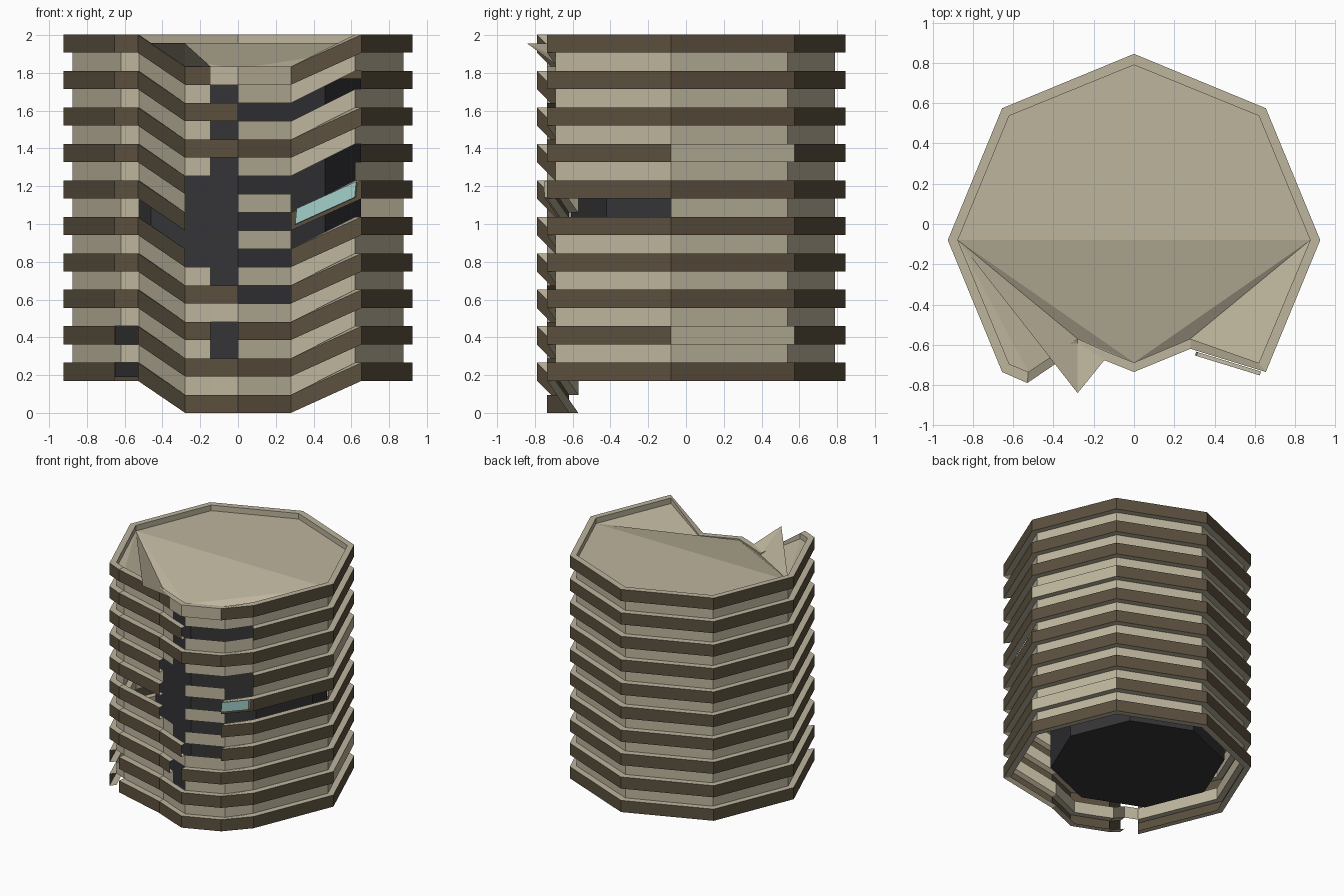
import bpy, bmesh
from math import cos, sin, pi
from mathutils import Vector

if "Cube" in bpy.data.objects:
    bpy.data.objects.remove(bpy.data.objects["Cube"])

# plan outlines: x, y, base height (front dips to the ground)
RISE, PITCH, BH, LEVELS = 0.17, 0.193, 0.096, 10
OUTER = [(.925, -.08, RISE), (.655, .575, RISE), (0, .845, RISE), (-.655, .575, RISE),
         (-.925, -.08, RISE), (-.655, -.735, RISE), (-.53, -.79, RISE), (-.28, -.62, 0),
         (-.145, -.677, 0), (0, -.735, 0), (.28, -.62, 0), (.655, -.735, RISE)]
INNER = [(.875, -.08), (.62, .537), (0, .79), (-.62, .537), (-.875, -.08), (-.62, -.695),
         (-.525, -.735), (-.28, -.57), (-.145, -.63), (0, -.688), (.28, -.57), (.62, -.69)]
N = len(OUTER)

# broken pieces per plan segment: storeys where the band or the wall is gone
NO_BAND = {5: {0, 1}, 7: {4, 5, 6}, 8: {2, 4, 5, 6}, 9: {3, 4, 5, 6, 8}, 10: {6, 8}}
NO_WALL = {6: {4}, 7: {4, 5}, 8: {1, 3, 4, 5, 6, 7, 8}, 10: {4, 5}, 11: {4}}
# bands that lost their brown cladding
BARE = {(0, 1), (0, 6), (8, 9), (9, 9)}


def material(name, rgb):
    m = bpy.data.materials.new(name)
    m.diffuse_color = (*rgb, 1)
    m.use_nodes = True
    m.node_tree.nodes["Principled BSDF"].inputs["Base Color"].default_value = m.diffuse_color
    return m


concrete = material("concrete", (.51, .46, .335))
brown = material("brown_cladding", (.105, .08, .048))
dark = material("dark_interior", (.035, .035, .038))
teal = material("sign_teal", (.36, .62, .58))


def make(name, faces, mats):
    """faces: list of (points, material index)"""
    bm = bmesh.new()
    for pts, mi in faces:
        f = bm.faces.new([bm.verts.new(p) for p in pts])
        f.material_index = mi
    bmesh.ops.remove_doubles(bm, verts=bm.verts, dist=1e-4)
    me = bpy.data.meshes.new(name)
    bm.to_mesh(me)
    bm.free()
    for m in mats:
        me.materials.append(m)
    ob = bpy.data.objects.new(name, me)
    bpy.context.collection.objects.link(ob)
    return ob


def out(k, z):
    x, y, b = OUTER[k % N]
    return (x, y, b + z)


def inn(k, z):
    x, y = INNER[k % N]
    return (x, y, OUTER[k % N][2] + z)


def has_band(k, i):
    return i not in NO_BAND.get(k % N, ())


# projecting floor bands, hollow towards the inside except for the top parapet
for i in range(LEVELS):
    lo, hi = i * PITCH, i * PITCH + BH
    faces = []
    for k in range(N):
        if not has_band(k, i):
            continue
        j = k + 1
        faces += [([out(k, lo), out(j, lo), out(j, hi), out(k, hi)], 0 if (k, i) in BARE else 1),
                  ([out(k, hi), out(j, hi), inn(j, hi), inn(k, hi)], 0),
                  ([inn(k, lo), inn(j, lo), out(j, lo), out(k, lo)], 0)]
        if i == LEVELS - 1:
            faces.append(([inn(k, lo), inn(k, hi), inn(j, hi), inn(j, lo)], 0))
    make(f"floor_band_{i + 1}", faces, [concrete, brown])

# recessed walls between the bands
faces = []
for i in range(LEVELS - 1):
    lo, hi = i * PITCH + BH, (i + 1) * PITCH
    for k in range(N):
        if i not in NO_WALL.get(k, ()):
            faces.append(([inn(k, lo), inn(k + 1, lo), inn(k + 1, hi), inn(k, hi)], 0))
make("recessed_walls", faces, [concrete])

# folded roof sheet with its broken, upturned corner
rz = (LEVELS - 1) * PITCH + .05
r = [inn(k, rz + (.035 if k in (7, 8, 9, 10) else 0)) for k in range(N)]
spike, edge = (-.28, -.84, 1.955), (-.13, -.655, 1.82)
tris = [(r[0], r[1], r[2]), (r[2], r[3], r[4]), (r[0], r[2], r[4]), (r[0], r[4], r[9]),
        (r[0], r[9], r[10]), (r[0], r[10], r[11]), (r[4], r[7], r[9]), (r[7], r[8], r[9]),
        (r[4], r[5], r[6]), (r[4], r[6], r[7]), (r[4], spike, r[7]), (spike, edge, r[7])]
make("roof", [(t, 0) for t in tris], [concrete])

# dark octagonal inner core
ring = [(.65 * cos(a * pi / 4), .04 + .65 * sin(a * pi / 4)) for a in range(8)]
z0, z1 = .19, 1.77
faces = [([(*p, z0) for p in reversed(ring)], 0), ([(*p, z1) for p in ring], 0)]
for k in range(8):
    a, b = ring[k], ring[(k + 1) % 8]
    faces.append(([(*a, z0), (*b, z0), (*b, z1), (*a, z1)], 0))
make("inner_core", faces, [dark])

# sloping sign plate on the front right ramp
p, q = Vector(out(10, 5 * PITCH)), Vector(out(11, 5 * PITCH))
nrm = Vector((q.y - p.y, p.x - q.x, 0)).normalized()
up = Vector((0, 0, 1))


def plate(t, h, d):
    return p.lerp(q, t) + up * h + nrm * d


front = [plate(t, h, .025) for t, h in ((.08, .02), (.92, .02), (.94, .1), (.1, .1))]
back = [v - nrm * .02 for v in front]
faces = [(front, 0), (back[::-1], 1)]
for k in range(4):
    j = (k + 1) % 4
    faces.append(([front[j], front[k], back[k], back[j]], 1))
make("sign_plate", faces, [teal, concrete])
